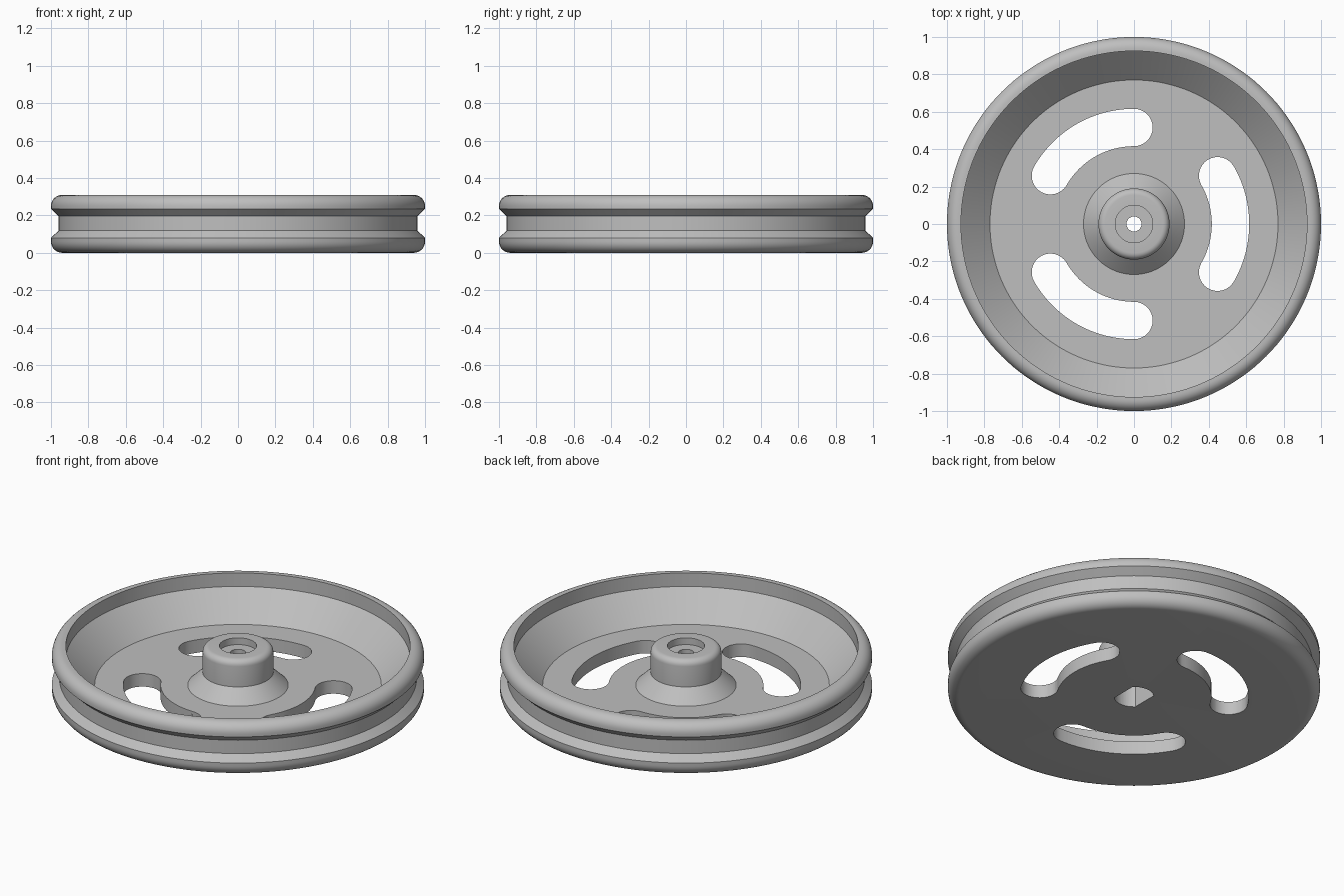
import bpy, bmesh
from math import cos, sin, pi, radians, acos

cube = bpy.data.objects.get("Cube")
if cube:
    bpy.data.objects.remove(cube, do_unlink=True)

SEGMENTS = 144
HEIGHT = 0.31

grey = bpy.data.materials.new("light_grey")
grey.use_nodes = True
colour = (0.52, 0.52, 0.52, 1)
grey.diffuse_color = colour
grey.node_tree.nodes["Principled BSDF"].inputs["Base Color"].default_value = colour


def arc(cx, cy, r, start, end, steps):
    """Points along an arc, angles in radians."""
    angles = [start + (end - start) * i / steps for i in range(steps + 1)]
    return [(cx + r * cos(a), cy + r * sin(a)) for a in angles]


def make_object(name, bm):
    bmesh.ops.recalc_face_normals(bm, faces=bm.faces)
    mesh = bpy.data.meshes.new(name)
    bm.to_mesh(mesh)
    bm.free()
    mesh.materials.append(grey)
    obj = bpy.data.objects.new(name, mesh)
    bpy.context.collection.objects.link(obj)
    return obj


def lathe(name, profile):
    """Revolve a closed (radius, z) profile about the z axis."""
    bm = bmesh.new()
    rings = []
    for i in range(SEGMENTS):
        a = 2 * pi * i / SEGMENTS
        rings.append([bm.verts.new((r * cos(a), r * sin(a), z)) for r, z in profile])
    for i, ring in enumerate(rings):
        after = rings[(i + 1) % SEGMENTS]
        for j in range(len(profile)):
            k = (j + 1) % len(profile)
            bm.faces.new((ring[j], after[j], after[k], ring[k]))
    return make_object(name, bm)


def prism(name, outline, bottom, top):
    """Extrude a flat outline upward."""
    bm = bmesh.new()
    face = bm.faces.new([bm.verts.new((x, y, bottom)) for x, y in outline])
    extruded = bmesh.ops.extrude_face_region(bm, geom=[face])
    verts = [v for v in extruded["geom"] if isinstance(v, bmesh.types.BMVert)]
    bmesh.ops.translate(bm, verts=verts, vec=(0, 0, top - bottom))
    return make_object(name, bm)


def cut(target, cutter):
    mod = target.modifiers.new("cut", 'BOOLEAN')
    mod.operation = 'DIFFERENCE'
    mod.solver = 'EXACT'
    mod.object = cutter
    bpy.context.view_layer.objects.active = target
    bpy.ops.object.modifier_apply(modifier=mod.name)
    bpy.data.objects.remove(cutter, do_unlink=True)


# Wheel cross-section: rounded flanges, belt groove, dished web and hub
fillet, hub_fillet = 0.06, 0.035
profile = [(0.04, 0)]
profile += arc(1 - fillet, fillet, fillet, -pi / 2, 0, 8)
profile += [(1, 0.08), (0.96, 0.118), (0.96, 0.197), (1, 0.235)]
profile += arc(1 - fillet, HEIGHT - fillet, fillet, 0, pi / 2, 8)
profile += [(0.925, HEIGHT), (0.925, 0.23), (0.77, 0.077), (0.27, 0.077), (0.19, 0.154)]
profile += arc(0.19 - hub_fillet, HEIGHT - hub_fillet, hub_fillet, 0, pi / 2, 6)
profile += [(0.1, HEIGHT), (0.1, 0.27), (0.04, 0.27)]
wheel = lathe("pulley_wheel", profile)

# Three curved slots through the web
middle, half_width, half_angle = 0.516, 0.1, radians(30)
for n in range(3):
    a = n * 2 * pi / 3
    first, last = a - half_angle, a + half_angle
    outline = arc(0, 0, middle + half_width, first, last, 28)
    outline += arc(middle * cos(last), middle * sin(last), half_width, last, last + pi, 16)[1:]
    outline += arc(0, 0, middle - half_width, last, first, 28)[1:]
    outline += arc(middle * cos(first), middle * sin(first), half_width, first + pi, first + 2 * pi, 16)[1:-1]
    cut(wheel, prism("slot_cutter", outline, -0.1, 0.2))

# Shaft socket underneath: a round hole with two flat sides
radius, flat = 0.107, 0.074
corner = acos(flat / radius)
socket = arc(0, 0, radius, corner, pi - corner, 16)
socket += arc(0, 0, radius, pi + corner, 2 * pi - corner, 16)
cut(wheel, prism("socket_cutter", socket, -0.1, 0.23))

# Smooth shading with crisp edges
bpy.ops.object.select_all(action='DESELECT')
wheel.select_set(True)
bpy.context.view_layer.objects.active = wheel
bpy.ops.object.shade_smooth_by_angle(angle=radians(28))
